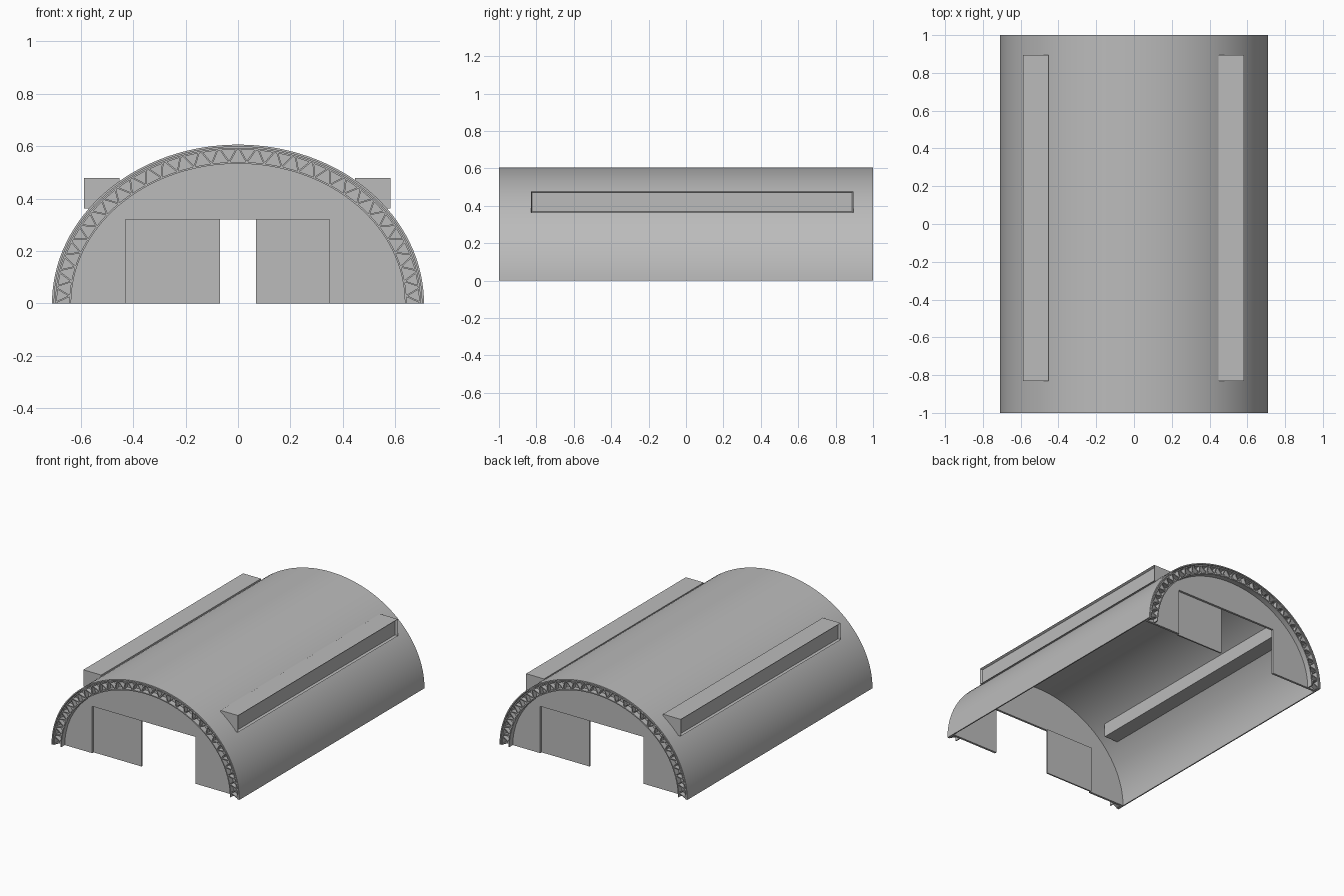
import bpy, bmesh, math
from mathutils import Vector, Matrix

if "Cube" in bpy.data.objects:
    bpy.data.objects.remove(bpy.data.objects["Cube"])

RX, RZ = 0.71, 0.606      # outer half width and height of the roof
SEGMENTS, BAYS = 64, 30
WALL_Y, WALL_T = -0.96, 0.015

grey = bpy.data.materials.new("matte grey")
grey.use_nodes = True
GREY = (0.5, 0.5, 0.5, 1)
grey.diffuse_color = GREY
grey.node_tree.nodes["Principled BSDF"].inputs["Base Color"].default_value = GREY


def finish(name, bm, smooth=False, turn=0):
    bmesh.ops.recalc_face_normals(bm, faces=bm.faces)
    bmesh.ops.rotate(bm, verts=bm.verts, matrix=Matrix.Rotation(turn, 3, "Z"))
    mesh = bpy.data.meshes.new(name)
    bm.to_mesh(mesh)
    bm.free()
    mesh.materials.append(grey)
    obj = bpy.data.objects.new(name, mesh)
    bpy.context.collection.objects.link(obj)
    if smooth:
        bpy.ops.object.select_all(action="DESELECT")
        obj.select_set(True)
        bpy.context.view_layer.objects.active = obj
        bpy.ops.object.shade_smooth_by_angle(angle=math.radians(30))
    return obj


def on_arch(t, inset, y=0):
    """Point on the half ellipse, t from 0 (right) to 1 (left)."""
    a = math.pi * t
    return Vector(((RX - inset) * math.cos(a), y, (RZ - inset) * math.sin(a)))


def add_arch(bm, inset, thick, y0, y1):
    rings = []
    for i in range(SEGMENTS + 1):
        t = i / SEGMENTS
        corners = ((inset, y0), (inset, y1), (inset + thick, y1), (inset + thick, y0))
        rings.append([bm.verts.new(on_arch(t, d, y)) for d, y in corners])
    for a, b in zip(rings, rings[1:]):
        for k in range(4):
            n = (k + 1) % 4
            bm.faces.new((a[k], a[n], b[n], b[k]))
    bm.faces.new(rings[0])
    bm.faces.new(rings[-1])


def add_box(bm, low, high):
    low, high = Vector(low), Vector(high)
    size = Matrix.Diagonal((*(high - low), 1))
    return bmesh.ops.create_cube(bm, size=1, matrix=Matrix.Translation((low + high) / 2) @ size)


def add_strut(bm, a, b, width, depth):
    d = b - a
    matrix = (Matrix.Translation((a + b) / 2)
              @ Matrix.Rotation(-math.atan2(d.z, d.x), 4, "Y")
              @ Matrix.Diagonal((d.length, depth, width, 1)))
    bmesh.ops.create_cube(bm, size=1, matrix=matrix)


# Curved roof shell
bm = bmesh.new()
add_arch(bm, 0, 0.008, -1, 1)
finish("roof_shell", bm, smooth=True)

# Both ends: wall with doorway, half-open sliding door, lattice arch
for end, turn in (("front", 0), ("back", math.pi)):
    bm = bmesh.new()
    left, right, top = -0.43, 0.35, 0.32
    outline = [on_arch(i / SEGMENTS, 0.004, WALL_Y) for i in range(SEGMENTS + 1)]
    outline += [Vector((x, WALL_Y, z)) for x, z in
                ((left, 0), (left, top), (right, top), (right, 0))]
    face = bm.faces.new([bm.verts.new(p) for p in outline])
    wall = bmesh.ops.extrude_face_region(bm, geom=[face])
    bmesh.ops.translate(bm, vec=(0, WALL_T, 0),
                        verts=[v for v in wall["geom"] if isinstance(v, bmesh.types.BMVert)])
    finish(end + "_wall", bm, turn=turn)

    bm = bmesh.new()
    add_box(bm, (left, WALL_Y + WALL_T, 0), (-0.068, WALL_Y + WALL_T + 0.01, top))
    finish(end + "_sliding_door", bm, turn=turn)

    bm = bmesh.new()
    add_arch(bm, 0.012, 0.007, -0.998, WALL_Y)
    add_arch(bm, 0.066, 0.007, -0.998, WALL_Y)
    finish(end + "_truss_chords", bm, smooth=True, turn=turn)

    bm = bmesh.new()
    y = -0.98
    for i in range(BAYS):
        foot = on_arch((i + 0.5) / BAYS, 0.067, y)
        for t in (i + 0.08, i + 0.92):
            add_strut(bm, on_arch(t / BAYS, 0.017, y), foot, 0.006, 0.03)
    finish(end + "_truss_struts", bm, turn=turn)

# Long window boxes along each side, with recessed outer panes
for side, sign, shift in (("left", 1, -0.003), ("right", -1, -0.003)):
    bm = bmesh.new()
    ends = sorted((sign * 0.45 + shift, sign * 0.585 + shift))
    add_box(bm, (ends[0], -0.83, 0.363), (ends[1], 0.895, 0.478))
    bm.normal_update()
    pane = [f for f in bm.faces if f.normal.x * sign > 0.9]
    bmesh.ops.inset_region(bm, faces=pane, thickness=0.01)
    bmesh.ops.translate(bm, verts=pane[0].verts, vec=(-sign * 0.015, 0, 0))
    finish(side + "_window_box", bm)
